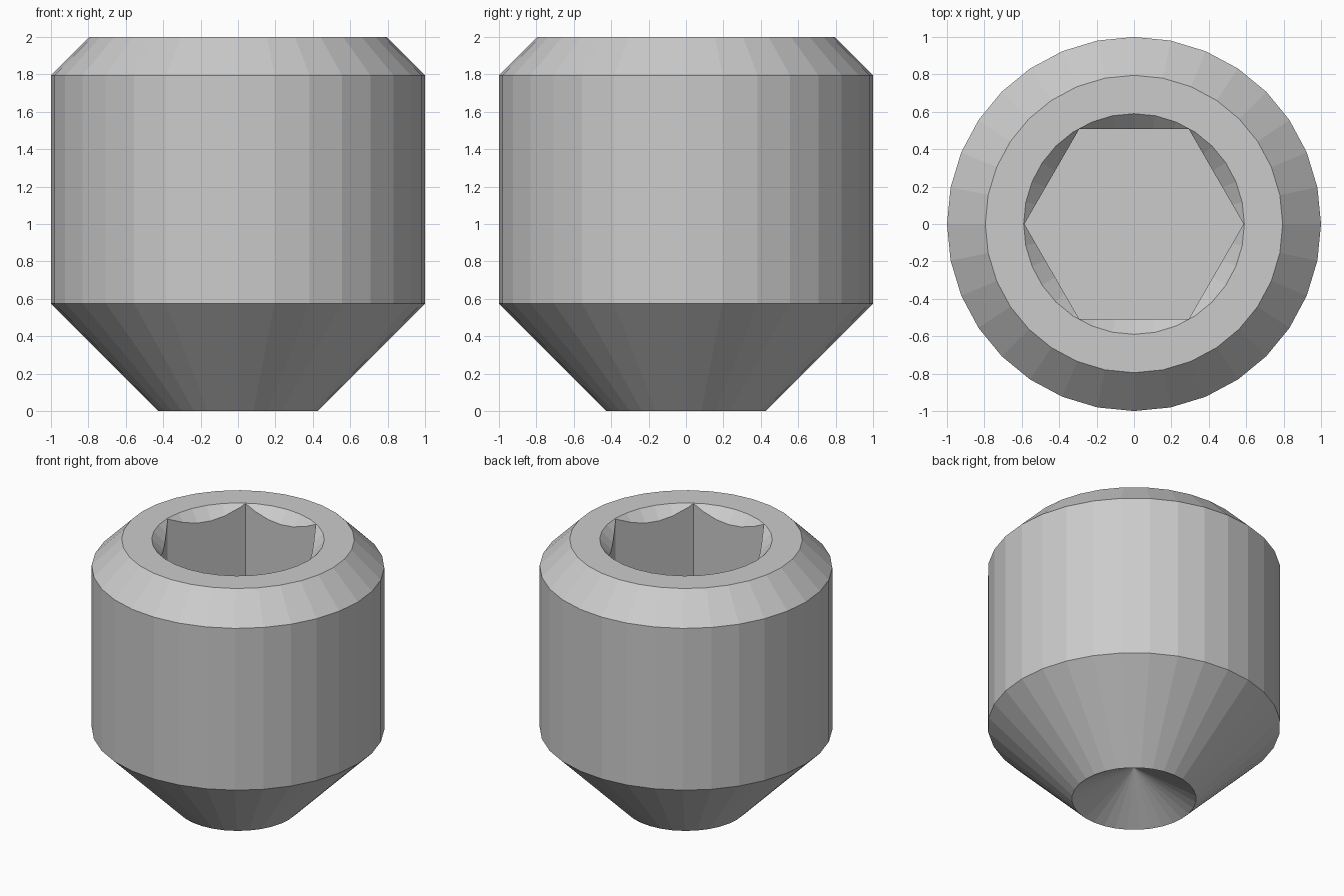
import bpy, bmesh, math

if "Cube" in bpy.data.objects:
    bpy.data.objects.remove(bpy.data.objects["Cube"])


def lathe(name, profile, sides):
    """Revolve (radius, z) points about z; radius 0 gives an apex, open ends get a cap."""
    bm = bmesh.new()
    rings = []
    for r, z in profile:
        if r == 0:
            rings.append([bm.verts.new((0, 0, z))])
        else:
            rings.append([bm.verts.new((r * math.cos(2 * math.pi * i / sides),
                                        r * math.sin(2 * math.pi * i / sides), z))
                          for i in range(sides)])
    for a, b in zip(rings, rings[1:]):
        for i in range(sides):
            j = (i + 1) % sides
            if len(a) == 1:
                bm.faces.new((a[0], b[j], b[i]))
            else:
                bm.faces.new((a[i], a[j], b[j], b[i]))
    for ring in (rings[0], rings[-1]):
        if len(ring) > 1:
            bm.faces.new(ring)
    bmesh.ops.recalc_face_normals(bm, faces=bm.faces)
    mesh = bpy.data.meshes.new(name)
    bm.to_mesh(mesh)
    bm.free()
    obj = bpy.data.objects.new(name, mesh)
    bpy.context.collection.objects.link(obj)
    return obj


# Screw body: hollow cup point, cone, barrel, top chamfer
body = lathe("set_screw_body",
             [(0, 0.245), (0.425, 0), (1, 0.575), (1, 1.795), (0.795, 2)], 32)

# Hex socket and its conical countersink
hex_socket = lathe("hex_socket_cutter", [(0.586, 1.2), (0.586, 2.2)], 6)
countersink = lathe("countersink_cutter", [(0.39, 1.8), (0.69, 2.1)], 32)

for cutter in (hex_socket, countersink):
    mod = body.modifiers.new(cutter.name, 'BOOLEAN')
    mod.operation = 'DIFFERENCE'
    mod.solver = 'EXACT'
    mod.object = cutter
    cutter.hide_render = True
    cutter.display_type = 'WIRE'
